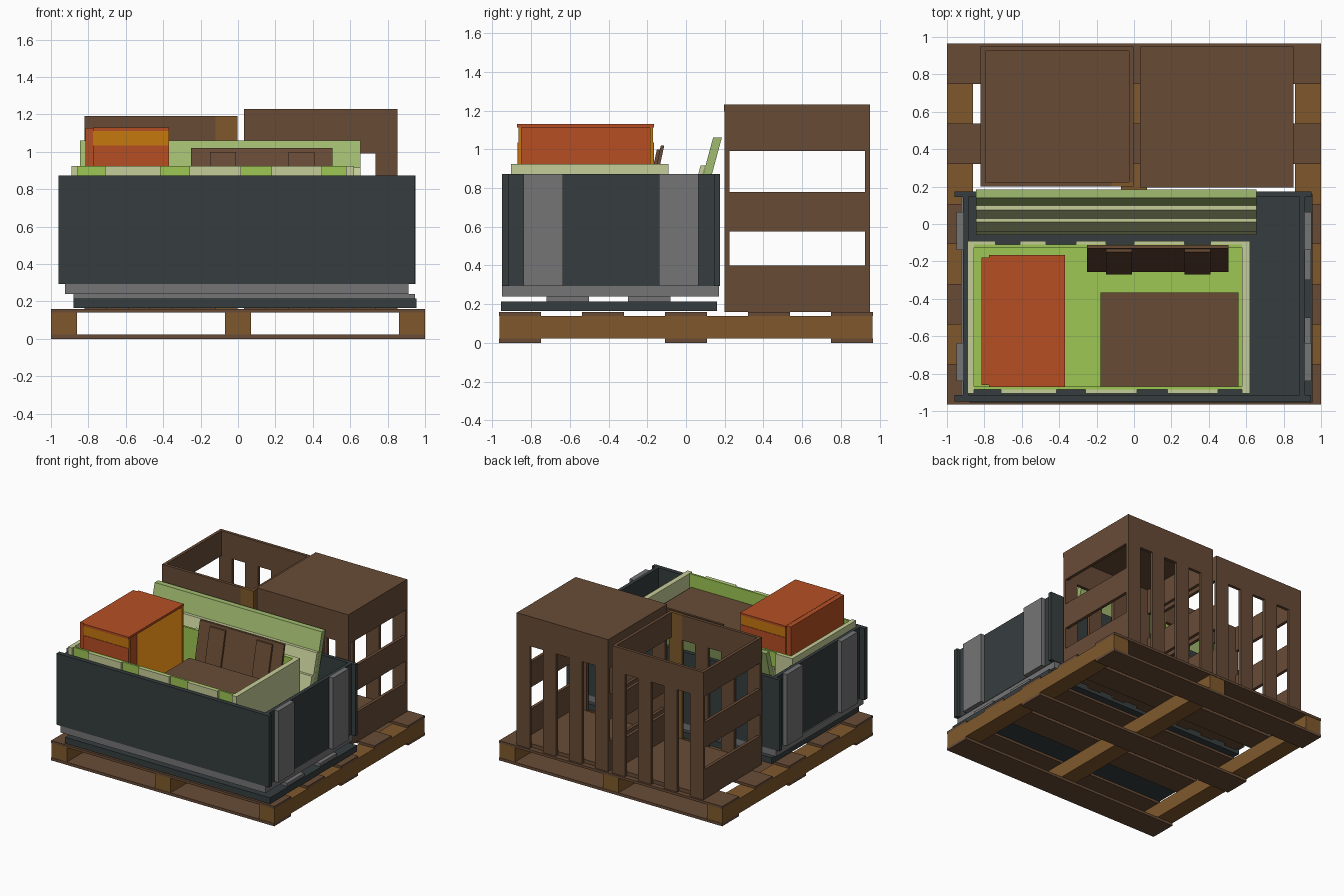
import bpy

if "Cube" in bpy.data.objects:
    bpy.data.objects.remove(bpy.data.objects["Cube"])


def material(name, hexcode):
    m = bpy.data.materials.new(name)
    rgb = [int(hexcode[i:i + 2], 16) / 255 for i in (0, 2, 4)]
    lin = [c / 12.92 if c <= 0.04045 else ((c + 0.055) / 1.055) ** 2.4 for c in rgb]
    m.diffuse_color = (*lin, 1)
    m.use_nodes = True
    m.node_tree.nodes["Principled BSDF"].inputs["Base Color"].default_value = m.diffuse_color
    return m


BROWN = material("brown wood", "684B36")
TAN = material("light wood", "80592C")
DARK = material("dark slate", "363D3F")
GRAY = material("gray metal", "757575")
PALE = material("pale green", "C6CD98")
SAGE = material("sage green", "A1BB70")
LIME = material("bright green", "9DC755")
RED = material("orange red", "B64F24")
AMBER = material("amber", "C6780F")


def prism(name, profile, x0, x1, mat):
    """Four-point profile in (y, z), extruded along x."""
    n = len(profile)
    verts = [(x, y, z) for x in (x0, x1) for y, z in profile]
    faces = [tuple(range(n))[::-1], tuple(range(n, 2 * n))]
    faces += [(i, (i + 1) % n, (i + 1) % n + n, i + n) for i in range(n)]
    me = bpy.data.meshes.new(name)
    me.from_pydata(verts, [], faces)
    me.materials.append(mat)
    ob = bpy.data.objects.new(name, me)
    bpy.context.collection.objects.link(ob)
    return ob


def box(name, x0, x1, y0, y1, z0, z1, mat):
    return prism(name, [(y0, z0), (y1, z0), (y1, z1), (y0, z1)], x0, x1, mat)


def leaning(name, x0, x1, y_top, z_top, z_bot, thick, slope, mat):
    """Leaning slab; y_top is its front edge at the top."""
    yb = y_top - slope * (z_top - z_bot)
    prism(name, [(yb, z_bot), (yb + thick, z_bot), (y_top + thick, z_top), (y_top, z_top)], x0, x1, mat)


# Pallet: boards along x, stringers along y
for x in (-0.93, 0, 0.93):
    box("pallet_stringer", x - 0.07, x + 0.07, -0.962, 0.962, 0.022, 0.14, TAN)
for i in range(5):
    y = -0.857 + i * 0.4285
    box("pallet_top_board", -1, 1, y - 0.108, y + 0.108, 0.14, 0.16, BROWN)
    if i % 2 == 0:
        box("pallet_bottom_board", -1, 1, y - 0.108, y + 0.108, 0, 0.022, BROWN)

# Dark bin on a base with gray runners
box("bin_base", -0.88, 0.955, -0.955, 0.16, 0.165, 0.215, DARK)
for y0 in (-0.72, -0.3):
    box("bin_runner", -0.88, 0.945, y0, y0 + 0.22, 0.215, 0.24, GRAY)
box("bin_tray", -0.925, 0.912, -0.95, 0.17, 0.24, 0.293, GRAY)
box("bin_floor", -0.9, 0.9, -0.93, 0.16, 0.293, 0.31, DARK)
box("bin_front_wall", -0.96, 0.945, -0.95, -0.915, 0.293, 0.872, DARK)
box("bin_back_wall", -0.96, 0.95, 0.145, 0.175, 0.293, 0.872, DARK)
for s in (-1, 1):
    a, b = sorted((s * 0.885, s * 0.915))
    box("bin_side_wall", a, b, -0.915, 0.145, 0.293, 0.872, DARK)
    a, b = sorted((s * 0.915, s * 0.95))
    for y0 in (-0.84, -0.14):
        box("bin_side_brace", a, b, y0, y0 + 0.205, 0.293, 0.872, GRAY)

# Green crate inside the bin: solid sides, battens on front and back
box("crate_floor", -0.87, 0.6, -0.885, -0.11, 0.31, 0.335, LIME)
box("crate_left_side", -0.89, -0.855, -0.905, -0.09, 0.31, 0.925, PALE)
box("crate_right_side", 0.578, 0.62, -0.905, -0.09, 0.31, 0.925, PALE)
box("crate_front_panel", -0.855, 0.578, -0.886, -0.87, 0.31, 0.925, LIME)
box("crate_back_panel", -0.855, 0.578, -0.125, -0.109, 0.31, 0.925, LIME)
for x0, x1 in ((-0.71, -0.415), (-0.26, 0.015), (0.18, 0.45)):
    box("crate_front_batten", x0, x1, -0.905, -0.886, 0.31, 0.925, PALE)
for x0, x1 in ((-0.855, -0.74), (-0.61, -0.47), (-0.31, -0.15), (0, 0.27), (0.41, 0.578)):
    box("crate_back_batten", x0, x1, -0.109, -0.09, 0.31, 0.925, PALE)

# Orange cabinet in the crate, open toward +x
box("cabinet_top", -0.775, -0.37, -0.872, -0.165, 1.112, 1.13, RED)
box("cabinet_back", -0.815, -0.775, -0.86, -0.178, 0.335, 1.128, RED)
box("cabinet_bottom", -0.775, -0.375, -0.852, -0.186, 0.335, 0.355, RED)
for y0, yp in ((-0.866, -0.870), (-0.186, -0.170)):
    box("cabinet_end", -0.775, -0.37, y0, y0 + 0.016, 0.335, 1.112, AMBER)
    box("cabinet_end_plate", -0.775, -0.372, yp, yp + 0.004, 0.335, 1.035, RED)

# Brown box and leaning board with two cleats
box("brown_box", -0.18, 0.56, -0.868, -0.365, 0.335, 0.82, BROWN)
leaning("leaning_board", -0.25, 0.505, -0.13, 1.02, 0.45, 0.018, 0.22, BROWN)
for x0 in (-0.15, 0.27):
    leaning("board_cleat", x0, x0 + 0.14, -0.15, 1.0, 0.45, 0.018, 0.22, BROWN)

# Green panels leaning on the bin's back wall
leaning("tall_panel", -0.845, 0.655, 0.14, 1.06, 0.32, 0.045, 0.27, SAGE)
leaning("middle_panel", -0.845, 0.655, 0.075, 0.915, 0.42, 0.025, 0.27, PALE)
leaning("low_panel", -0.845, 0.655, 0.01, 0.75, 0.56, 0.022, 0.27, PALE)


# Two slatted wooden crates at the back of the pallet
def slat_crate(name, x0, x1, top, closed):
    y0, y1, t = 0.2, 0.95, 0.025
    w = (x1 - x0) / 7
    box(name + "_floor", x0 + t, x1 - t, y0 + t, y1 - t, 0.16, 0.19, BROWN)
    for face, (a, b) in (("front", (y0, y0 + t)), ("back", (y1 - t, y1))):
        odd = face == "front" and not closed      # one plank of lighter wood
        for i in range(4):
            xs = x0 + 2 * i * w
            light = odd and i == 3
            box(f"{name}_{face}_slat", xs, xs + w, a, b, 0.16, top if light else 0.99,
                TAN if light else BROWN)
        box(f"{name}_{face}_apron", x0, x1 - w if odd else x1, a, b, 0.99, top, BROWN)
    for a, b in ((x0, x0 + t), (x1 - t, x1)):
        for z0, z1 in ((0.16, 0.4), (0.575, 0.78), (0.99, top)):
            box(name + "_side_board", a, b, y0 + t, y1 - t, z0, z1, BROWN)
    if closed:
        box(name + "_lid", x0, x1, y0 - 0.005, y1, top, top + 0.035, BROWN)


slat_crate("open_crate", -0.82, -0.003, 1.192, False)
slat_crate("closed_crate", 0.032, 0.852, 1.195, True)
